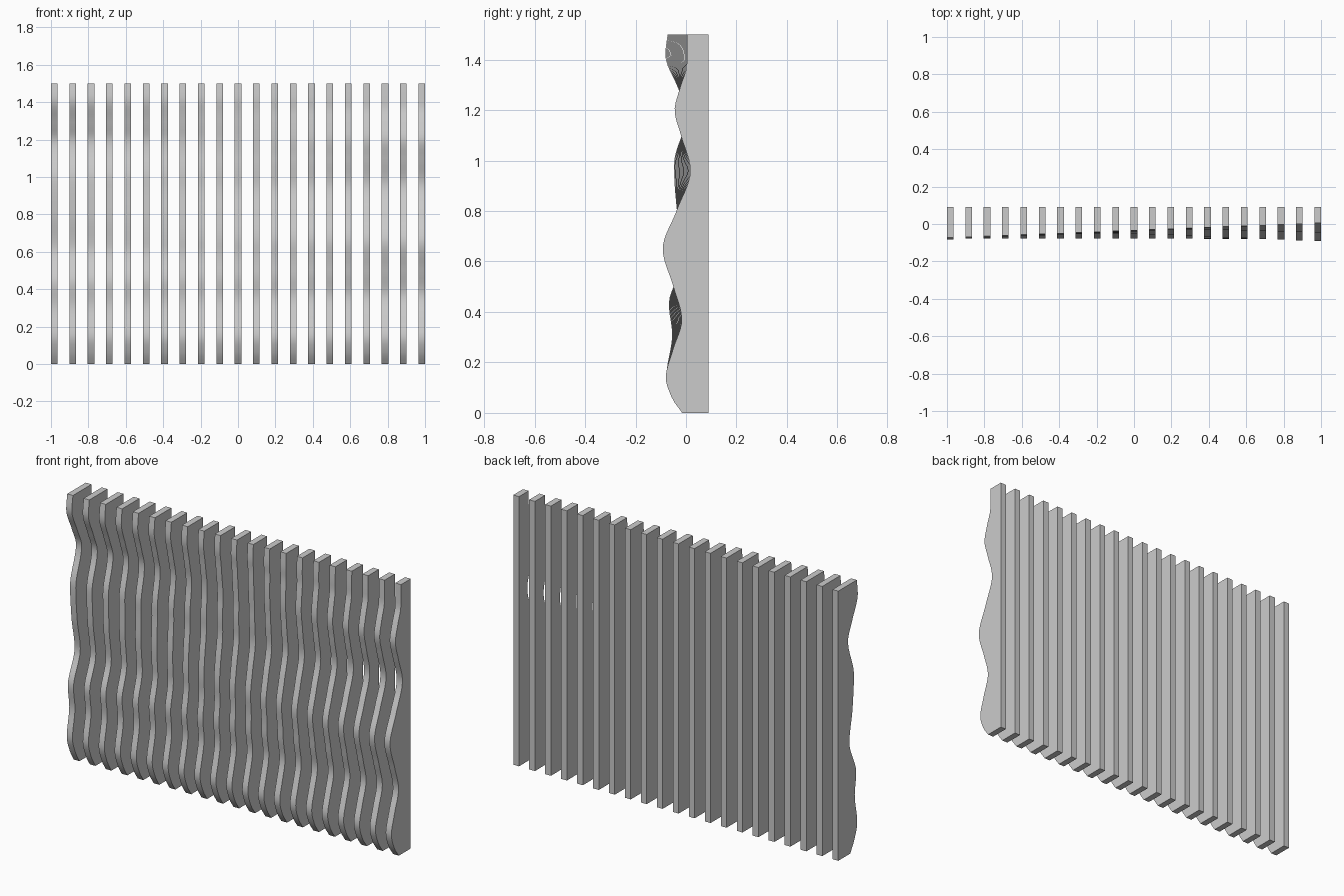
import bpy, bmesh

if "Cube" in bpy.data.objects:
    bpy.data.objects.remove(bpy.data.objects["Cube"])

COUNT, WIDTH, HEIGHT, BACK = 21, 0.035, 1.5, 0.09
STEPS = 72

# Front edge of the end slats as (z, y)
LEFT = [(0, -0.015), (0.06, -0.05), (0.15, -0.077), (0.31, -0.055), (0.43, -0.068),
        (0.62, -0.008), (0.80, -0.036), (0.98, -0.048), (1.19, 0.004), (1.29, -0.033),
        (1.42, -0.082), (1.5, -0.073)]
RIGHT = [(0, -0.015), (0.06, -0.056), (0.14, -0.08), (0.25, -0.052), (0.37, -0.017),
         (0.50, -0.05), (0.65, -0.092), (0.80, -0.038), (0.96, 0.017), (1.10, -0.02),
         (1.20, -0.045), (1.29, -0.023), (1.38, 0.003), (1.5, 0.005)]


def smooth_curve(pts):
    """Smooth interpolation that stays level at each crest and trough."""
    n = len(pts)
    d = [(pts[i + 1][1] - pts[i][1]) / (pts[i + 1][0] - pts[i][0]) for i in range(n - 1)]
    m = [d[0]] + [2 * a * b / (a + b) if a * b > 0 else 0 for a, b in zip(d, d[1:])] + [d[-1]]

    def f(z):
        i = max(k for k in range(n - 1) if pts[k][0] <= z + 1e-9)
        (z0, y0), (z1, y1) = pts[i], pts[i + 1]
        h = z1 - z0
        t = (z - z0) / h
        return ((2*t**3 - 3*t**2 + 1) * y0 + (t**3 - 2*t**2 + t) * h * m[i]
                + (3*t**2 - 2*t**3) * y1 + (t**3 - t**2) * h * m[i + 1])
    return f


left, right = smooth_curve(LEFT), smooth_curve(RIGHT)


def make_slat(index):
    """One upright slat: wavy front, flat back, blended between the end profiles."""
    t = index / (COUNT - 1)
    x0 = -1 + t * (2 - WIDTH)
    profile = [(BACK, 0)]
    for k in range(STEPS + 1):
        z = HEIGHT * k / STEPS
        profile.append((left(z) * (1 - t) + right(z) * t, z))
    profile.append((BACK, HEIGHT))

    bm = bmesh.new()
    face = bm.faces.new([bm.verts.new((x0, y, z)) for y, z in profile])
    moved = bmesh.ops.extrude_face_region(bm, geom=[face])["geom"]
    bmesh.ops.translate(bm, vec=(WIDTH, 0, 0),
                        verts=[g for g in moved if isinstance(g, bmesh.types.BMVert)])
    bmesh.ops.recalc_face_normals(bm, faces=bm.faces)
    name = f"slat_{index + 1:02d}"
    mesh = bpy.data.meshes.new(name)
    bm.to_mesh(mesh)
    bm.free()
    obj = bpy.data.objects.new(name, mesh)
    bpy.context.collection.objects.link(obj)
    return obj


# Row of slats
slats = [make_slat(i) for i in range(COUNT)]
for s in slats:
    s.select_set(True)
bpy.context.view_layer.objects.active = slats[0]
bpy.ops.object.shade_smooth_by_angle(angle=0.5)
